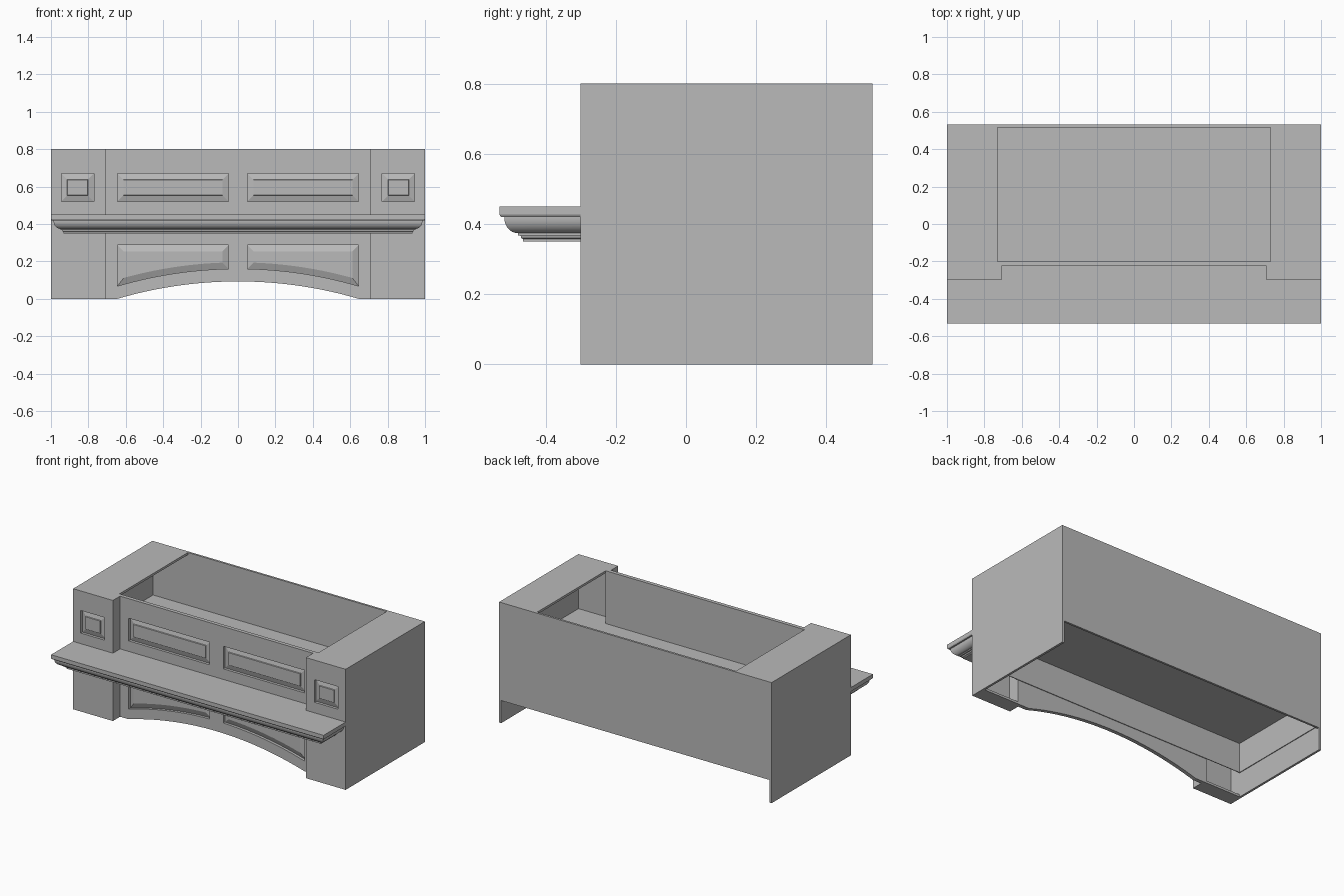
import bpy, bmesh, math

if "Cube" in bpy.data.objects:
    bpy.data.objects.remove(bpy.data.objects["Cube"])

grey = bpy.data.materials.new("plain grey")
grey.diffuse_color = (0.49, 0.49, 0.49, 1)
grey.use_nodes = True
grey.node_tree.nodes["Principled BSDF"].inputs["Base Color"].default_value = grey.diffuse_color


def finish(name, bm, angle=None):
    bmesh.ops.recalc_face_normals(bm, faces=bm.faces)
    me = bpy.data.meshes.new(name)
    bm.to_mesh(me)
    bm.free()
    ob = bpy.data.objects.new(name, me)
    bpy.context.collection.objects.link(ob)
    me.materials.append(grey)
    if angle:
        bpy.ops.object.select_all(action='DESELECT')
        ob.select_set(True)
        bpy.context.view_layer.objects.active = ob
        bpy.ops.object.shade_smooth_by_angle(angle=math.radians(angle))
    return ob


def box(name, x0, x1, y0, y1, z0, z1):
    bm = bmesh.new()
    bmesh.ops.create_cube(bm, size=1)
    for v in bm.verts:
        v.co = ((x0 + x1) / 2 + v.co.x * (x1 - x0),
                (y0 + y1) / 2 + v.co.y * (y1 - y0),
                (z0 + z1) / 2 + v.co.z * (z1 - z0))
    return finish(name, bm)


def bridge(bm, a, b):
    n = len(a)
    for i in range(n):
        bm.faces.new((a[i], a[(i + 1) % n], b[(i + 1) % n], b[i]))


ARCH_HALF, ARCH_H = 0.645, 0.093
R = (ARCH_HALF ** 2 + ARCH_H ** 2) / (2 * ARCH_H)


def arch(x):
    return math.sqrt(R * R - x * x) - R + ARCH_H


def panel_loop(x0, x1, bottom, top, n, d):
    """Outline of a sunk panel, moved inward by d."""
    xs = [x0 + d + (x1 - x0 - 2 * d) * i / n for i in range(n + 1)]
    return [(x, bottom(x) + d) for x in xs] + [(x, top - d) for x in reversed(xs)]


# panel profiles: (inward offset, depth) from the edge to the centre field
STEPPED = ((0, 0.018), (0.032, 0.009), (0.034, 0.003))
FIELDED = ((0, 0.018), (0.034, 0.004))


def board(name, outline, panels, y, thick):
    """Flat board with raised panels sunk into its front."""
    bm = bmesh.new()

    def ring(pts, yy):
        return [bm.verts.new((x, yy, z)) for x, z in pts]

    def loop_edges(vs):
        return [bm.edges.new((vs[i - 1], vs[i])) for i in range(len(vs))]

    front = ring(outline, y)
    edges = loop_edges(front)
    holes = [ring(panel_loop(*p[:5], 0), y) for p in panels]
    for h in holes:
        edges += loop_edges(h)
    bmesh.ops.triangle_fill(bm, edges=edges, use_beauty=True)
    back = ring(outline, y + thick)
    bridge(bm, front, back)
    bm.faces.new(back)
    for p, prev in zip(panels, holes):
        for d, depth in p[5]:
            nxt = ring(panel_loop(*p[:5], d), y + depth)
            bridge(bm, prev, nxt)
            prev = nxt
        bm.faces.new(prev)
    return finish(name, bm, 10)


def level(z):
    return lambda x: z


# centre front board: arched bottom, two upper and two arched lower panels
N = 32
outline = [(-0.708, 0)]
outline += [(x, arch(x)) for x in (-ARCH_HALF + 2 * ARCH_HALF * i / N for i in range(N + 1))]
outline += [(0.708, 0), (0.708, 0.8), (-0.708, 0.8)]
panels = []
for a, b in ((-0.645, -0.05), (0.05, 0.645)):
    panels.append((a, b, level(0.52), 0.67, 1, STEPPED))
    panels.append((a, b, lambda x: arch(x) + 0.068, 0.287, 14, FIELDED))
board("centre_front", outline, panels, -0.225, 0.025)


def span(s, a, b):
    return (a, b) if s > 0 else (-b, -a)


# the two ends: leg front, leg inner side and bottom, outer side, top plate
for s, side in ((-1, "left"), (1, "right")):
    a, b = span(s, 0.708, 1.0)
    pa, pb = span(s, 0.77, 0.945)
    board(side + "_leg_front", [(a, 0), (b, 0), (b, 0.8), (a, 0.8)],
          [(pa, pb, level(0.52), 0.67, 1, STEPPED)], -0.3, 0.02)
    box(side + "_leg_inner_side", *span(s, 0.708, 0.73), -0.28, -0.2, 0, 0.8)
    box(side + "_leg_bottom", *span(s, 0.73, 0.985), -0.28, -0.2, 0, 0.015)
    box(side + "_outer_side", *span(s, 0.985, 1.0), -0.28, 0.531, 0, 0.8)
    box(side + "_top_plate", *span(s, 0.73, 0.985), -0.28, 0.517, 0.785, 0.8)
    box(side + "_leg_floor", *span(s, 0.73, 0.985), -0.28, -0.2, 0.36, 0.45)
    box(side + "_liner_skirt", *span(s, 0.98, 0.985), -0.2, 0.517, 0.163, 0.36)

# back wall, inner floor and liner
box("back_wall", -0.985, 0.985, 0.517, 0.531, 0.15, 0.8)
box("inner_floor", -0.985, 0.985, -0.2, 0.517, 0.36, 0.45)
box("front_liner_skirt", -0.98, 0.98, -0.2, -0.195, 0.163, 0.36)

# mantel shelf: moulded profile (inward offset, height) with mitred returns
profile = [(0, 0.45), (0, 0.427), (0.004, 0.42), (0.014, 0.42)]
profile += [(0.052 - 0.038 * math.cos(t), 0.416 - 0.042 * math.sin(t))
            for t in (math.pi / 2 * i / 8 for i in range(9))]
profile += [(0.052, 0.367), (0.06, 0.367), (0.062, 0.36), (0.067, 0.357), (0.067, 0.35)]
bm = bmesh.new()
rings = []
for d, z in profile:
    x, y = 1 - d, -0.531 + d
    rings.append([bm.verts.new(c) for c in
                  ((-x, y, z), (x, y, z), (x, -0.3, z), (-x, -0.3, z))])
for r0, r1 in zip(rings, rings[1:]):
    bridge(bm, r0, r1)
bm.faces.new(rings[0])
bm.faces.new(rings[-1])
finish("mantel_shelf", bm, 25)
box("shelf_back_fill", -0.708, 0.708, -0.3, -0.225, 0.35, 0.45)
